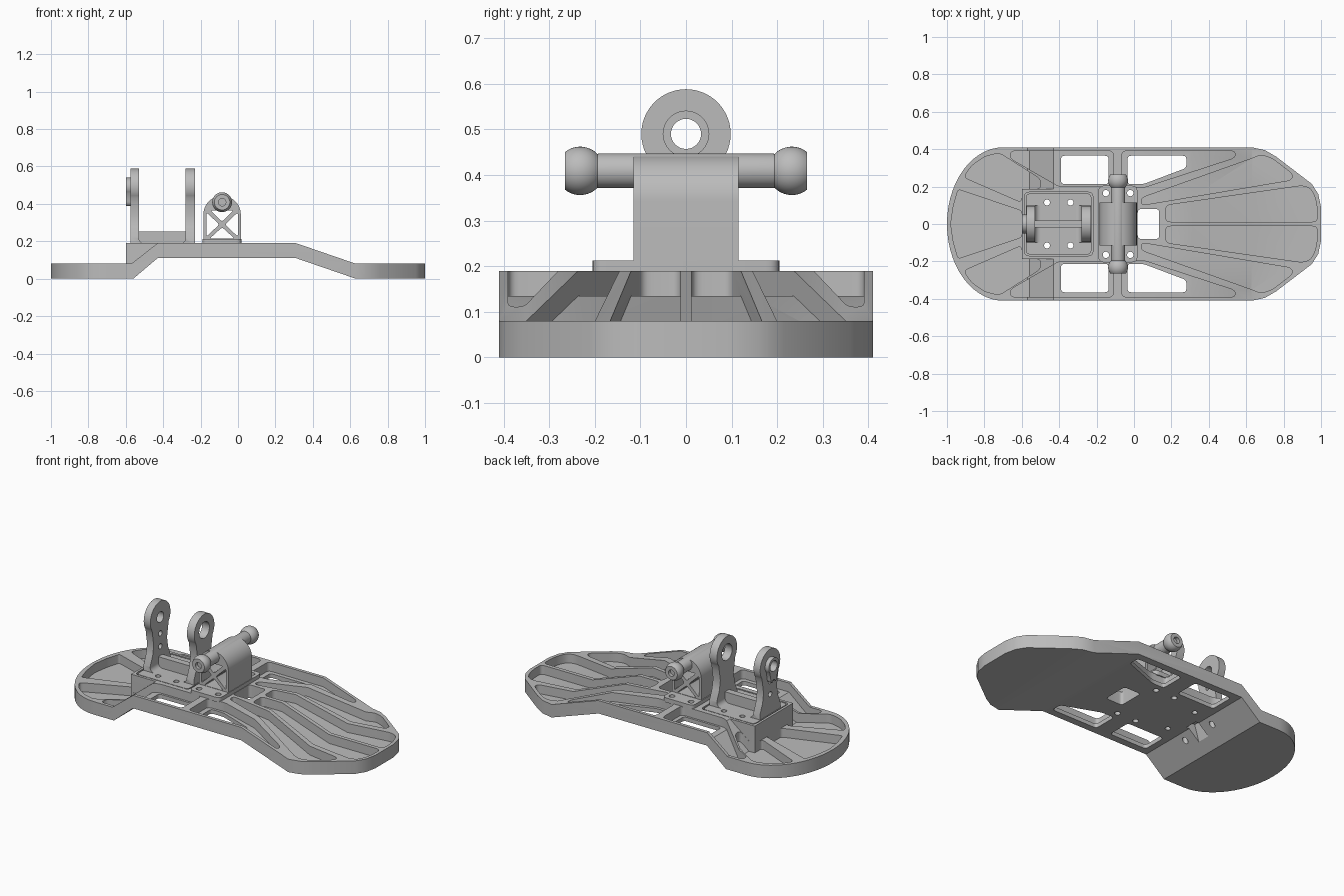
import bpy, bmesh
from math import sin, cos, pi, radians
from mathutils import Vector

if "Cube" in bpy.data.objects:
    bpy.data.objects.remove(bpy.data.objects["Cube"])

grey = bpy.data.materials.new("light_grey")
grey.use_nodes = True
COLOUR = (0.5, 0.5, 0.5, 1)
grey.diffuse_color = COLOUR
grey.node_tree.nodes["Principled BSDF"].inputs["Base Color"].default_value = COLOUR


def add_object(name, bm):
    bmesh.ops.recalc_face_normals(bm, faces=bm.faces)
    mesh = bpy.data.meshes.new(name)
    bm.to_mesh(mesh)
    bm.free()
    mesh.materials.append(grey)
    obj = bpy.data.objects.new(name, mesh)
    bpy.context.scene.collection.objects.link(obj)
    return obj


def prisms(name, outlines, axis, lo, hi):
    """Extrude 2D outlines along an axis; several outlines share one object."""
    place = {"x": lambda p, d: (d, p[0], p[1]),
             "y": lambda p, d: (p[0], d, p[1]),
             "z": lambda p, d: (p[0], p[1], d)}[axis]
    bm = bmesh.new()
    for pts in outlines:
        face = bm.faces.new([bm.verts.new(place(p, lo)) for p in pts])
        top = bmesh.ops.extrude_face_region(bm, geom=[face])["geom"]
        shift = Vector(place((0, 0), hi - lo))
        bmesh.ops.translate(bm, vec=shift, verts=[v for v in top if isinstance(v, bmesh.types.BMVert)])
    return add_object(name, bm)


def boolean(target, tool, operation="DIFFERENCE"):
    mod = target.modifiers.new("cut", "BOOLEAN")
    mod.operation, mod.solver, mod.object = operation, "EXACT", tool
    graph = bpy.context.evaluated_depsgraph_get()
    mesh = bpy.data.meshes.new_from_object(target.evaluated_get(graph))
    target.modifiers.clear()
    target.data = mesh
    bpy.data.objects.remove(tool)


def rounded(pts, r, steps=5):
    """Round each corner of an outline."""
    out = []
    for i, p in enumerate(pts):
        p, a, b = Vector(p), Vector(pts[i - 1]), Vector(pts[(i + 1) % len(pts)])
        s = p + (a - p).normalized() * min(r, (a - p).length * 0.45)
        e = p + (b - p).normalized() * min(r, (b - p).length * 0.45)
        for k in range(steps + 1):
            t = k / steps
            out.append(s * (1 - t) ** 2 + p * 2 * t * (1 - t) + e * t * t)
    return out


def rect(x0, x1, y0, y1):
    return [(x0, y0), (x1, y0), (x1, y1), (x0, y1)]


def circle(x, y, r, n=32):
    return [(x + r * cos(2 * pi * k / n), y + r * sin(2 * pi * k / n)) for k in range(n)]


def arc(x, y, r, a0, a1, n=16):
    angles = [radians(a0 + (a1 - a0) * k / n) for k in range(n + 1)]
    return [(x + r * cos(a), y + r * sin(a)) for a in angles]


def flip(pts):
    return [(x, -y) for x, y in reversed(pts)]


def both(outlines):
    return outlines + [flip(p) for p in outlines]


# Foot plate: plan outline intersected with the bent side profile
heel = [(-0.7 - 0.3 * cos(t), 0.41 * sin(t)) for t in [pi / 2 * k / 14 for k in range(1, 15)]]
toe = [(0.63, 0.41), (0.70, 0.395), (0.76, 0.36), (0.95, 0.215), (0.985, 0.16), (1, 0.09)]
half = heel + toe
plan = [(-1, 0)] + half + flip(half)
bottom = [(-1.2, 0), (-0.56, 0), (-0.43, 0.11), (0.31, 0.11), (0.63, 0), (1.2, 0)]
top = [(1.2, 0.08), (0.63, 0.08), (0.31, 0.19), (-0.43, 0.19), (-0.57, 0.08), (-1.2, 0.08)]
plate = prisms("foot_plate", [plan], "z", -0.1, 0.4)
boolean(plate, prisms("profile", [bottom + top], "y", -0.6, 0.6), "INTERSECT")

# Recessed pockets between the ribs, all with an even floor
heel_half = [(-0.965, 0.1), (-0.94, 0.185), (-0.6, 0.07)]
heel_pocket = [(-0.98, 0)] + heel_half + flip(heel_half)
pockets = [
    [(-0.91, 0.25), (-0.87, 0.31), (-0.8, 0.36), (-0.72, 0.38), (-0.5, 0.24),
     (-0.5, 0.187), (-0.6, 0.187), (-0.6, 0.115)],
    [(-0.66, 0.39), (-0.11, 0.39), (-0.11, 0.2), (-0.4, 0.2), (-0.66, 0.35)],
    [(-0.065, 0.39), (0.54, 0.39), (0.54, 0.355), (0.05, 0.195), (-0.065, 0.2)],
    [(0.04, 0.14), (0.63, 0.35), (0.68, 0.37), (0.74, 0.35), (0.85, 0.265), (0.84, 0.235), (0.04, 0.1)],
    [(0.17, 0.1), (0.90, 0.205), (0.945, 0.19), (0.97, 0.14), (0.98, 0.08), (0.98, 0.012), (0.17, 0.012)],
]
cutter = prisms("pockets", [rounded(heel_pocket, 0.015)] + both([rounded(p, 0.025) for p in pockets]),
                "z", -0.2, 0.35)
floor = [(x, z + 0.025) for x, z in bottom] + [(1.2, 0.5), (-1.2, 0.5)]
boolean(cutter, prisms("floor", [floor], "y", -0.6, 0.6), "INTERSECT")
boolean(plate, cutter)

# Raised block that carries the ankle bracket over the heel slope
block = [(-0.6, 0.01), (-0.56, 0.01), (-0.43, 0.12), (-0.4, 0.12), (-0.4, 0.19), (-0.6, 0.19)]
boolean(plate, prisms("block", [block], "y", -0.186, 0.186), "UNION")
boolean(plate, prisms("ankle_recess", [rounded(rect(-0.585, -0.22, -0.17, 0.17), 0.025)], "z", 0.165, 0.3))

# Windows, bolt holes and the notch under the slope
windows = both([rounded(rect(-0.39, -0.135, 0.213, 0.365), 0.02),
                rounded([(-0.035, 0.213), (0.05, 0.213), (0.28, 0.3), (0.28, 0.365), (-0.035, 0.365)], 0.02)])
windows.append(rounded(rect(0.02, 0.135, -0.08, 0.08), 0.02))
boolean(plate, prisms("windows", windows, "z", -0.1, 0.4))
ankle_holes = both([circle(x, 0.115, 0.016, 20) for x in (-0.465, -0.34)])
bar_holes = both([circle(x, 0.165, 0.017, 20) for x in (-0.15, -0.02)])
boolean(plate, prisms("bolt_holes", ankle_holes + bar_holes, "z", -0.1, 0.4))
boolean(plate, prisms("notch", [[(-0.53, -0.05), (-0.41, -0.05), (-0.41, 0.15), (-0.47, 0.15)]],
                      "y", -0.04, 0.04))

# Ankle bracket: filleted U intersected with the waisted lug shape
base = prisms("ankle_base", [rounded(rect(-0.578, -0.228, -0.163, 0.163), 0.025)], "z", 0.16, 0.188)
boolean(base, prisms("base_holes", ankle_holes, "z", 0.1, 0.3))
gap = arc(-0.5, 0.218, 0.03, 180, 270, 6) + arc(-0.31, 0.218, 0.03, 270, 360, 6)
u_shape = [(-0.575, 0.17), (-0.23, 0.17), (-0.23, 0.6), (-0.28, 0.6)] + gap[::-1] + [(-0.53, 0.6), (-0.575, 0.6)]
lug = ([(-0.1, 0.17), (0.1, 0.17), (0.1, 0.22), (0.075, 0.28), (0.065, 0.34), (0.075, 0.40)]
       + arc(0, 0.49, 0.098, -35, 215, 36) + [(-0.075, 0.40), (-0.065, 0.34), (-0.075, 0.28), (-0.1, 0.22)])
lugs = prisms("ankle_lugs", [u_shape], "y", -0.15, 0.15)
boolean(lugs, prisms("lug_shape", [lug], "x", -0.7, 0), "INTERSECT")
boolean(lugs, prisms("front_bore", [circle(0, 0.49, 0.05)], "x", -0.35, -0.1))
boolean(lugs, prisms("rear_bores", [circle(0, 0.49, 0.033), circle(0, 0.39, 0.016), circle(0, 0.31, 0.016)],
                     "x", -0.7, -0.45))
prisms("ankle_rib", [rect(-0.54, -0.27, 0.18, 0.253)], "y", -0.02, 0.02)

# Bearing boss on the back of the rear lug
boss_outline = arc(0, 0.49, 0.05, -40, 220, 28) + arc(0, 0.415, 0.03, 180, 360, 14)
boss = prisms("bearing_boss", [boss_outline], "x", -0.6, -0.57)
boolean(boss, prisms("boss_bores", [circle(0, 0.49, 0.033), circle(0, 0.39, 0.016)], "x", -0.7, -0.5))

# Arched bar bracket with a cross-braced opening
arch = [(-0.185, 0.19), (0.015, 0.19)] + arc(-0.085, 0.343, 0.1, 0, 180, 28)
bracket = prisms("bar_bracket", [arch], "y", -0.115, 0.115)
cx = -0.085
side = [(cx - 0.084, 0.225), (cx - 0.084, 0.355), (cx - 0.015, 0.29)]
braces = [[(cx - 0.066, 0.215), (cx + 0.066, 0.215), (cx, 0.275)],
          [(cx - 0.062, 0.366), (cx + 0.062, 0.366), (cx, 0.305)],
          side, [(2 * cx - x, z) for x, z in side]]
boolean(bracket, prisms("braces", [rounded(b, 0.012, 3) for b in braces], "y", -0.3, 0.3))
foot = prisms("bar_bracket_base", [rounded(rect(-0.19, 0.018, -0.205, 0.205), 0.03)], "z", 0.185, 0.213)
boolean(foot, prisms("base_holes", bar_holes, "z", 0.1, 0.3))
boolean(foot, prisms("base_opening", [rounded(rect(-0.15, -0.02, -0.1, 0.1), 0.02)], "z", 0.1, 0.3))

# Cross bar with ball ends and sockets, turned around the y axis
ball = [(0.053 * cos(a), 0.232 + 0.053 * sin(a)) for a in [radians(38.5 - 84 * k / 14) for k in range(15)]]
end = [(0, 0.245), (0.02, 0.245), (0.02, 0.265)] + ball + [(0.038, 0.19)]
bm = bmesh.new()
verts = [bm.verts.new((cx + r, y, 0.409)) for r, y in end + flip(end)]
edges = [bm.edges.new(pair) for pair in zip(verts, verts[1:])]
bmesh.ops.spin(bm, geom=verts + edges, cent=(cx, 0, 0.409), axis=(0, 1, 0), angle=2 * pi, steps=40)
bmesh.ops.remove_doubles(bm, verts=bm.verts, dist=0.0002)
add_object("cross_bar", bm)

# Smooth curves, crisp edges
bpy.ops.object.select_all(action="DESELECT")
for obj in bpy.context.scene.objects:
    if obj.type == "MESH":
        obj.select_set(True)
        bpy.context.view_layer.objects.active = obj
bpy.ops.object.shade_smooth_by_angle(angle=radians(30))
